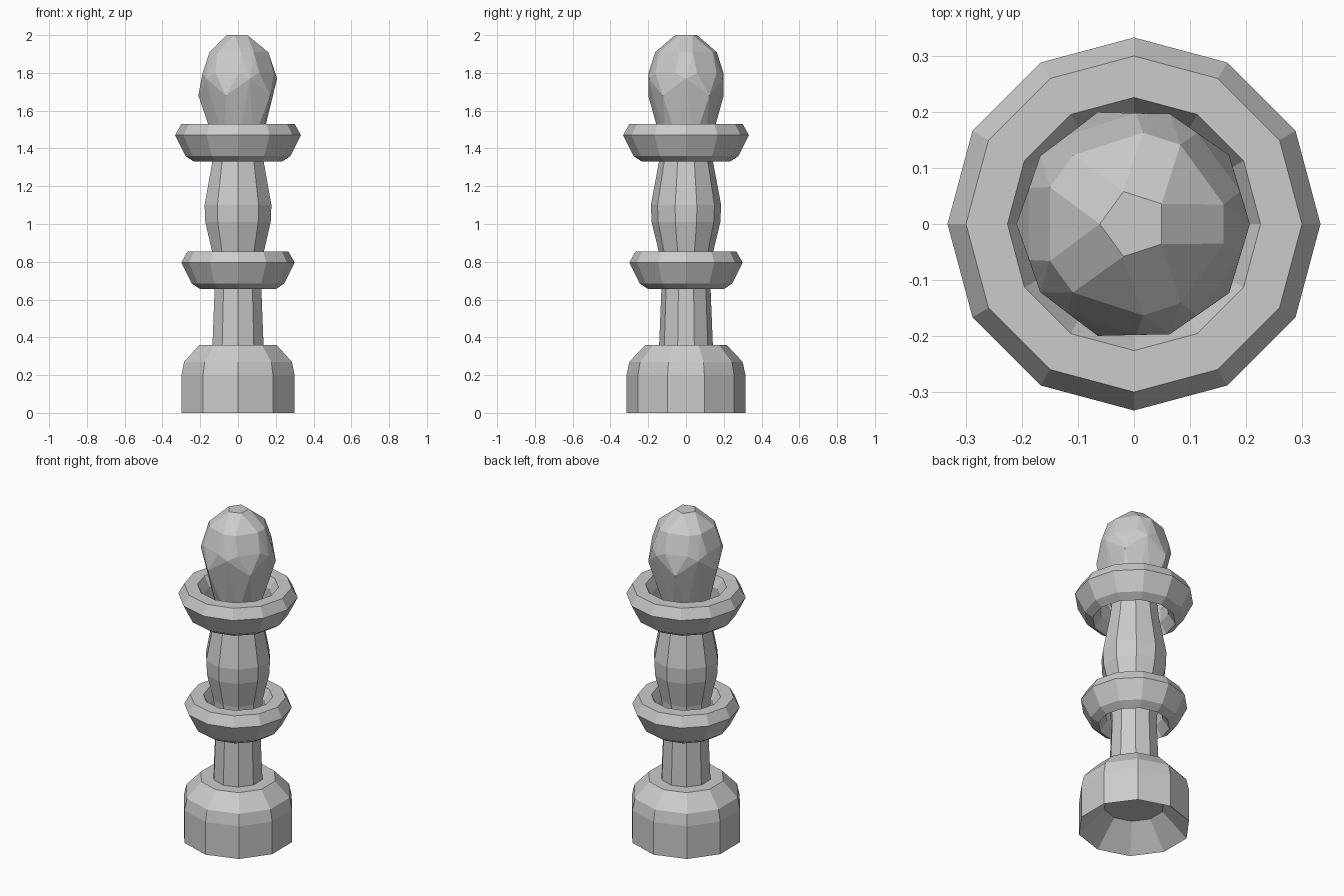
import bpy, bmesh
from math import cos, sin, radians, pi

if "Cube" in bpy.data.objects:
    bpy.data.objects.remove(bpy.data.objects["Cube"])


def finish(name, bm):
    bmesh.ops.recalc_face_normals(bm, faces=bm.faces[:])
    mesh = bpy.data.meshes.new(name)
    bm.to_mesh(mesh)
    bm.free()
    obj = bpy.data.objects.new(name, mesh)
    bpy.context.collection.objects.link(obj)
    return obj


def lathe(name, profile, sides, start=0.0, closed=False):
    """Turn (radius, z) points round z; closed joins the profile ends, otherwise they are capped."""
    bm = bmesh.new()
    rings = []
    for r, z in profile:
        rings.append([bm.verts.new((r * cos(start + 2 * pi * i / sides),
                                    r * sin(start + 2 * pi * i / sides), z))
                      for i in range(sides)])
    pairs = list(zip(rings, rings[1:]))
    if closed:
        pairs.append((rings[-1], rings[0]))
    else:
        bm.faces.new(rings[0])
        bm.faces.new(rings[-1])
    for a, b in pairs:
        for i in range(sides):
            j = (i + 1) % sides
            bm.faces.new((a[i], a[j], b[j], b[i]))
    return finish(name, bm)


# Ten-sided base with a rounded shoulder and a tapered hollow underneath
lathe("base", [(0.17, 0.14), (0.315, 0), (0.315, 0.20), (0.30, 0.27),
               (0.215, 0.36), (0.10, 0.36)], 10, radians(18))

# Ten-sided stem with a swelling between the two collars
lathe("stem", [(0.143, 0.34), (0.13, 0.66), (0.143, 0.85), (0.182, 1.01),
               (0.186, 1.10), (0.143, 1.33), (0.13, 1.44)], 10, radians(18))

# Twelve-sided hollow collars: (name, outer radius, bottom height)
for name, outer, z in (("lower_collar", 0.30, 0.655), ("upper_collar", 0.333, 1.33)):
    section = [(0, 0.14), (-0.033, 0.20), (-0.107, 0.20), (-0.14, 0.14),
               (-0.14, 0.06), (-0.10, 0.0), (-0.055, 0.03)]
    lathe(name, [(outer + dr, z + dz) for dr, dz in section], 12, closed=True)

# Faceted head: five-fold rings (radius, z, centre angle, half spread) wrapped in a hull
head = bmesh.new()
for r, z, angle, spread in ((0.061, 2.0, 36, 0), (0.164, 1.91, 0, 12.3),
                            (0.198, 1.80, 36, 19), (0.207, 1.77, 0, 0),
                            (0.21, 1.68, 36, 0), (0.13, 1.43, 0, 18)):
    for k in range(5):
        for s in ({-spread, spread} if spread else {0}):
            a = radians(angle + 72 * k + s)
            head.verts.new((r * cos(a), r * sin(a), z))
hull = bmesh.ops.convex_hull(head, input=head.verts[:])
unused = [v for v in head.verts if not v.link_faces]
bmesh.ops.delete(head, geom=unused, context='VERTS')
bmesh.ops.dissolve_limit(head, angle_limit=radians(4), verts=head.verts[:], edges=head.edges[:])
finish("head", head)
